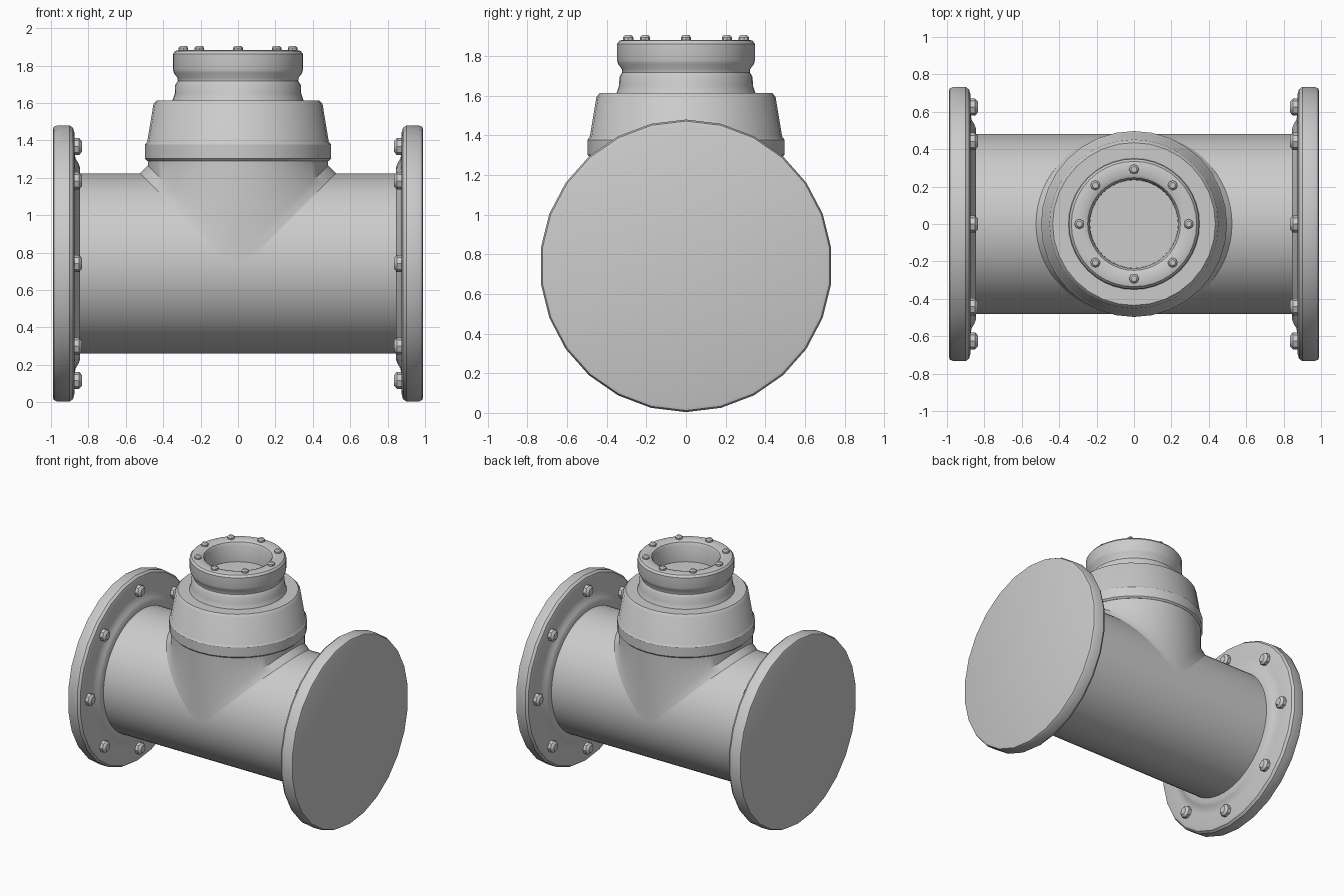
import bpy, bmesh
from math import pi, sin, cos, radians, copysign
from mathutils import Matrix

if "Cube" in bpy.data.objects:
    bpy.data.objects.remove(bpy.data.objects["Cube"])

ZC, R = 0.742, 0.482      # pipe axis height and radius
TO_X = Matrix.Translation((0, 0, ZC)) @ Matrix.Rotation(pi / 2, 4, 'Y')
TO_NEG_X = Matrix.Translation((0, 0, ZC)) @ Matrix.Rotation(-pi / 2, 4, 'Y')


def finish(name, bm):
    bmesh.ops.remove_doubles(bm, verts=bm.verts, dist=1e-5)
    bmesh.ops.recalc_face_normals(bm, faces=bm.faces)
    me = bpy.data.meshes.new(name)
    bm.to_mesh(me)
    bm.free()
    ob = bpy.data.objects.new(name, me)
    bpy.context.collection.objects.link(ob)
    return ob


def bridge_rings(bm, rings):
    n = len(rings[0])
    for a, b in zip(rings, rings[1:]):
        for i in range(n):
            j = (i + 1) % n
            bm.faces.new((a[i], a[j], b[j], b[i]))


def lathe(name, profile, sides, matrix=Matrix()):
    """Revolve (radius, height) points about z, capping both ends."""
    bm = bmesh.new()
    rings = [[bm.verts.new((r * cos(2 * pi * i / sides), r * sin(2 * pi * i / sides), h))
              for i in range(sides)] for r, h in profile]
    bridge_rings(bm, rings)
    bm.faces.new(rings[0])
    bm.faces.new(rings[-1])
    ob = finish(name, bm)
    ob.data.transform(matrix)
    return ob


def bolt_circle(name, profile, sides, radius, matrix):
    for k in range(8):
        a = k * pi / 4
        place = Matrix.Translation((radius * cos(a), radius * sin(a), 0))
        lathe(f"{name}_{k + 1}", profile, sides, matrix @ place)


# Main horizontal pipe
lathe("main_pipe", [(R, -0.9), (R, 0.9)], 64, TO_X)

# End flanges with a raised collar and bolts on the inner face
flange = [(R - 0.02, 0.845), (0.515, 0.845), (0.54, 0.855), (0.56, 0.868), (0.60, 0.875),
          (0.70, 0.875), (0.725, 0.882), (0.738, 0.90), (0.738, 0.968), (0.73, 0.985),
          (0.715, 0.99)]
nut = [(0.046, 0.88), (0.046, 0.85), (0.028, 0.834)]
for side, m in (("right", TO_X), ("left", TO_NEG_X)):
    lathe(side + "_flange", flange, 26, m)
    bolt_circle(side + "_bolt", nut, 8, 0.625, m)

# Branch pipe mitred onto the main pipe, with a small weld chamfer
N, D = 64, 0.042
bm = bmesh.new()
top, weld_hi, weld_lo = [], [], []
for i in range(N):
    a = 2 * pi * i / N
    c, s = cos(a), sin(a)
    if abs(c) < 1e-6:
        c = 0.0
    seam = ZC + R * abs(c)
    flare = copysign(D, c) if c else 0.0
    top.append(bm.verts.new((R * c, R * s * 1.003, 1.32)))
    weld_hi.append(bm.verts.new((R * c, R * s * 1.003, seam + D)))
    weld_lo.append(bm.verts.new((R * c + flare, R * s * 1.001, seam)))
bridge_rings(bm, [top, weld_hi, weld_lo])
finish("branch_pipe", bm)

# Tapered housing with a thicker band at its base
lathe("branch_housing", [
    (0.46, 1.29), (0.485, 1.29), (0.497, 1.302), (0.497, 1.378), (0.485, 1.395),
    (0.452, 1.595), (0.435, 1.614), (0.30, 1.614)], 32)

# Grooved outlet neck with an open, closed-bottom bore
lathe("outlet_neck", [
    (0.30, 1.60), (0.352, 1.61), (0.345, 1.63), (0.338, 1.65), (0.336, 1.695),
    (0.322, 1.718), (0.324, 1.735), (0.343, 1.76), (0.348, 1.78), (0.348, 1.862),
    (0.335, 1.878), (0.32, 1.882), (0.27, 1.882), (0.248, 1.872), (0.237, 1.85),
    (0.235, 1.72)], 40)
bolt_circle("outlet_bolt", [(0.026, 1.87), (0.026, 1.895), (0.016, 1.906)], 8, 0.292, Matrix())

# Smooth shading with crisp edges
for ob in bpy.context.collection.objects:
    ob.select_set(True)
    bpy.context.view_layer.objects.active = ob
bpy.ops.object.shade_smooth_by_angle(angle=radians(35))
